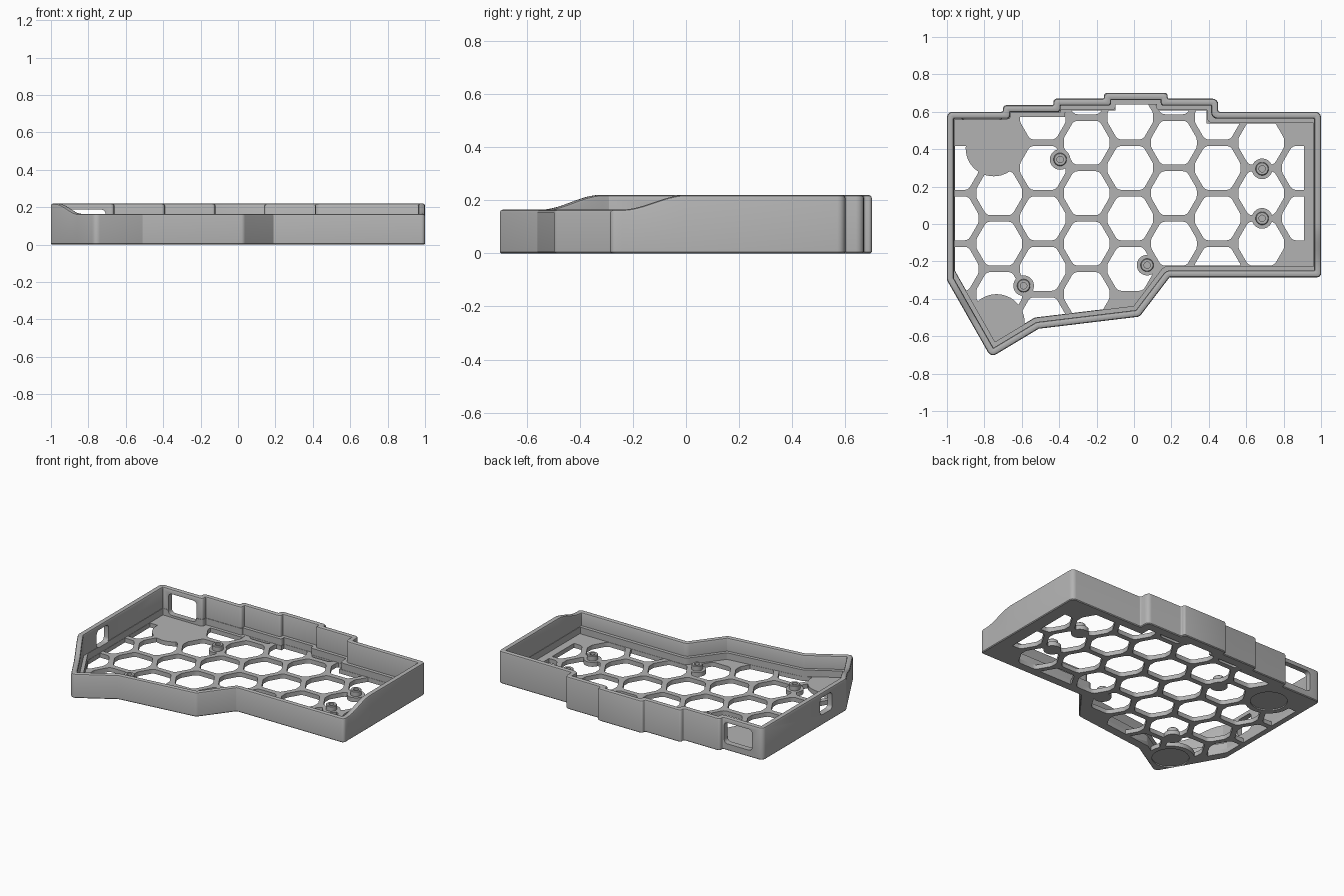
import bpy, bmesh, math
from mathutils import Vector, Matrix

old = bpy.data.objects.get("Cube")
if old:
    bpy.data.objects.remove(old, do_unlink=True)

GREY = (0.45, 0.45, 0.45, 1)
mat = bpy.data.materials.new("case_grey")
mat.use_nodes = True
mat.diffuse_color = GREY
mat.node_tree.nodes["Principled BSDF"].inputs["Base Color"].default_value = GREY

WALL, FLOOR, LEDGE = 0.037, 0.03, 0.075
LOW, HIGH = 0.165, 0.22
THIN, WIDE, FAR = 0.04, 0.06, 0.09


def inset(pts, dists):
    """Move every edge of a counter-clockwise polygon inward by its own distance."""
    out = []
    for i, p in enumerate(pts):
        a = (p - pts[i - 1]).normalized()
        b = (pts[(i + 1) % len(pts)] - p).normalized()
        na, nb = Vector((-a.y, a.x)), Vector((-b.y, b.x))
        det = na.x * nb.y - na.y * nb.x
        if abs(det) < 1e-4:
            out.append(p + nb * dists[i])
            continue
        da, db = dists[i - 1], dists[i]
        out.append(p + Vector((da * nb.y - db * na.y, db * na.x - da * nb.x)) / det)
    return out


def fillet(pts, convex, concave, seg=4):
    """Round corners; returns (point, source index) pairs."""
    out = []
    for i, p in enumerate(pts):
        u, v = pts[i - 1] - p, pts[(i + 1) % len(pts)] - p
        lim = 0.45 * min(u.length, v.length)
        u.normalize()
        v.normalize()
        turn = u.y * v.x - u.x * v.y
        if abs(turn) < 1e-3:
            out.append((p, i))
            continue
        half = u.angle(v) / 2
        t = min((convex if turn > 0 else concave) / math.tan(half), lim)
        r = t * math.tan(half)
        c = p + (u + v).normalized() * (r / math.sin(half))
        start, end = p + u * t - c, p + v * t - c
        sweep = start.angle_signed(end)
        for k in range(seg + 1):
            out.append((c + Matrix.Rotation(-sweep * k / seg, 2) @ start, i))
    return out


def make(name, bm):
    bmesh.ops.recalc_face_normals(bm, faces=bm.faces)
    me = bpy.data.meshes.new(name)
    bm.to_mesh(me)
    bm.free()
    ob = bpy.data.objects.new(name, me)
    bpy.context.collection.objects.link(ob)
    me.materials.append(mat)
    return ob


def loft(bm, rings):
    """Skin rings of 3D points and cap both ends."""
    vs = [[bm.verts.new(p) for p in ring] for ring in rings]
    n = len(vs[0])
    for a, b in zip(vs, vs[1:]):
        for i in range(n):
            bm.faces.new((a[i], a[(i + 1) % n], b[(i + 1) % n], b[i]))
    bm.faces.new(vs[0][::-1])
    bm.faces.new(vs[-1])


def prism(bm, pts, z0, z1, mtx=Matrix()):
    loft(bm, [[mtx @ Vector((p[0], p[1], z)) for p in pts] for z in (z0, z1)])


def circle(c, r, n=48):
    return [(c[0] + r * math.cos(k * math.tau / n), c[1] + r * math.sin(k * math.tau / n))
            for k in range(n)]


def boolean(ob, tool, op):
    tool.hide_render = True
    m = ob.modifiers.new("cut", 'BOOLEAN')
    m.operation, m.object, m.solver = op, tool, 'EXACT'
    bpy.ops.object.select_all(action='DESELECT')
    bpy.context.view_layer.objects.active = ob
    ob.select_set(True)
    bpy.ops.object.modifier_apply(modifier=m.name)
    bpy.data.objects.remove(tool, do_unlink=True)


# Outline: corner, then ledge and hole margin of the edge that follows it
corners = [
    (-1, .60, THIN, THIN), (-1, -.30, WIDE, WIDE), (-.765, -.713, WIDE, WIDE),
    (-.51, -.56, WIDE, WIDE), (.03, -.495, WIDE, WIDE), (.19, -.285, WIDE, WIDE),
    (1, -.285, THIN, FAR), (1, .60, WIDE, WIDE), (.45, .60, WIDE, WIDE),
    (.45, .67, WIDE, WIDE), (.18, .67, WIDE, WIDE), (.18, .70, WIDE, WIDE),
    (-.16, .70, WIDE, WIDE), (-.16, .67, WIDE, WIDE), (-.43, .67, THIN, WIDE),
    (-.43, .635, THIN, WIDE), (-.70, .635, THIN, WIDE), (-.70, .60, THIN, WIDE)]
SLOPES = {1: (-.33, -.55), 6: (-.24, 0)}   # edges whose rim changes height

outline = []
for i, c in enumerate(corners):
    outline.append(c)
    if i in SLOPES:
        d = corners[i + 1]
        y0, y1 = SLOPES[i]
        for k in range(13):
            y = y0 + (y1 - y0) * k / 12
            f = (y - c[1]) / (d[1] - c[1])
            outline.append((c[0] + (d[0] - c[0]) * f, y, c[2], c[3]))
base = [Vector(c[:2]) for c in outline]
ledge_d = [c[2] for c in outline]
clip_d = [c[3] + 0.002 for c in outline]


def rim(p):
    lo, hi = (-.24, 0) if p.x > 0 else (-.55, -.33)
    t = min(max((p.y - lo) / (hi - lo), 0), 1)
    return LOW + (HIGH - LOW) * t * t * (3 - 2 * t)


def ring(dists, z, from_rim=False):
    d = min(dists)
    pts = fillet(inset(base, dists), max(.03 - d, .004), .008 + d)
    return [(p.x, p.y, rim(base[i]) + z if from_rim else z) for p, i in pts]


def even(d):
    return [d] * len(base)


# Tray: walls with rounded rim, inner ledge and floor
bm = bmesh.new()
loft(bm, [ring(even(.005), 0), ring(even(0), .005)]
     + [ring(even(d), z, True) for d, z in
        ((0, -.012), (.0035, -.0035), (.012, 0), (WALL - .012, 0),
         (WALL - .0035, -.0035), (WALL, -.012))]
     + [ring(even(WALL), LEDGE), ring(ledge_d, LEDGE), ring(ledge_d, FLOOR)])
tray = make("case_tray", bm)

# Honeycomb openings, trimmed to the floor and kept clear of bosses and feet
bosses = [(-.395, .345), (.685, .295), (.685, .03), (.07, -.22), (-.59, -.33)]
feet = [(-.75, .405), (-.735, -.525)]
skip = {(-4, 2), (-3, 1), (0, -2), (4, -1), (4, 2), (4, -2), (-4, -2)}
PITCH = 0.2335
quarter = [Vector((.122, .024)), Vector((.068, .1175))]
hexagon = quarter + [Vector((-p.x, p.y)) for p in quarter[::-1]]
hexagon += [-p for p in hexagon]
hexagon = [p for p, _ in fillet(hexagon, .035, .035, 3)]
bm = bmesh.new()
for i in range(-4, 5):
    for j in range(-2, 3):
        if (i, j) in skip:
            continue
        c = Vector((-.02 + PITCH * i, .03 + PITCH * 2 / math.sqrt(3) * (j + (i % 2) / 2)))
        prism(bm, [c + p for p in hexagon], -.02, FLOOR + .01)
holes = make("hole_cutter", bm)
bm = bmesh.new()
prism(bm, inset(base, clip_d), -.05, .1)
boolean(holes, make("hole_limit", bm), 'INTERSECT')
bm = bmesh.new()
for c in bosses:
    prism(bm, circle(c, .055), -.06, .12)
for c in feet:
    prism(bm, circle(c, .15), -.06, .12)
boolean(holes, make("hole_keepout", bm), 'DIFFERENCE')
boolean(tray, holes, 'DIFFERENCE')

# Foot recesses underneath, and ports in the back and side walls
bm = bmesh.new()
for c in feet:
    prism(bm, circle(c, .115), -.02, .008)


def port(a0, a1, z0, z1, mtx):
    box = [Vector(p) for p in ((a0, z0), (a1, z0), (a1, z1), (a0, z1))]
    prism(bm, [p for p, _ in fillet(box, .025, .025)], -.08, .08, mtx)


upright = Matrix.Rotation(math.pi / 2, 4, 'X')
port(-.92, -.708, .045, .188, Matrix.Translation((0, .6, 0)) @ upright)
port(-.15, -.02, .07, .188,
     Matrix.Translation((-1, 0, 0)) @ Matrix.Rotation(math.pi / 2, 4, 'Z') @ upright)
boolean(tray, make("port_cutter", bm), 'DIFFERENCE')

# Screw bosses
bm = bmesh.new()
for c in bosses:
    loft(bm, [[(x, y, z) for x, y in circle(c, r, 32)] for r, z in
              ((.035, FLOOR - .005), (.035, .06), (.031, .064), (.017, .064), (.017, FLOOR + .002))])
screw_bosses = make("screw_bosses", bm)

bpy.ops.object.select_all(action='DESELECT')
for ob in (tray, screw_bosses):
    ob.select_set(True)
bpy.context.view_layer.objects.active = tray
bpy.ops.object.shade_smooth_by_angle(angle=math.radians(32))
